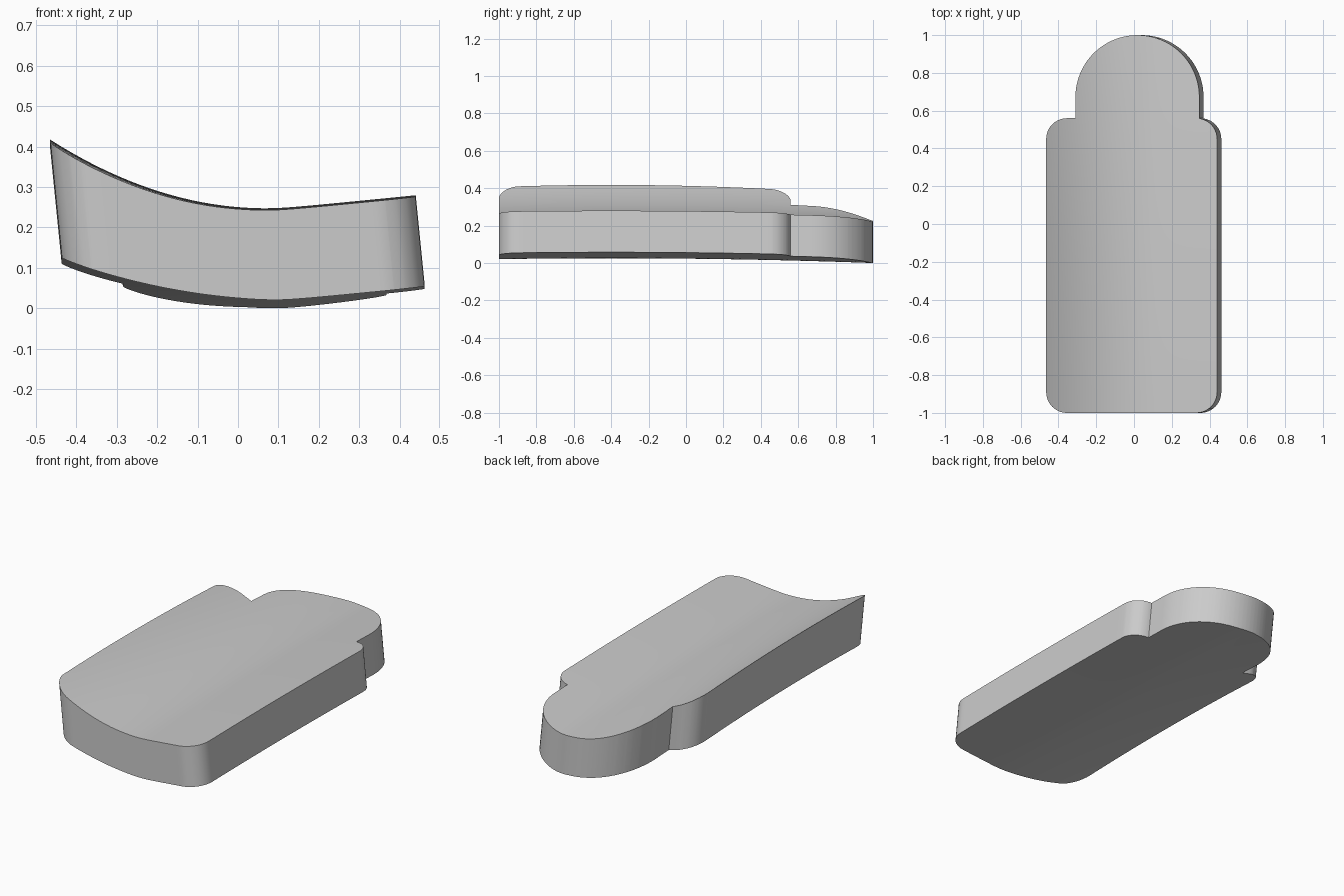
import bpy, bmesh
from math import sin, cos, pi, sqrt, radians
from mathutils import Vector

cube = bpy.data.objects.get("Cube")
if cube:
    bpy.data.objects.remove(cube, do_unlink=True)

LEFT, RIGHT, FRONT, BACK, CORNER = -0.465, 0.44, -1.0, 0.56, 0.11
TAB_X, TAB_Y, TAB_R = 0.018, 0.672, 0.328


def arc(cx, cy, r, start, end, steps):
    """Points along an arc, angles in units of pi."""
    angles = [pi * (start + (end - start) * i / steps) for i in range(steps + 1)]
    return [Vector((cx + r * cos(a), cy + r * sin(a), 0)) for a in angles]


def outline():
    """Rounded rectangle with a round-ended tab at the back."""
    x0, x1 = LEFT + CORNER, RIGHT - CORNER
    y0, y1 = FRONT + CORNER, BACK - CORNER
    pts = arc(x0, y0, CORNER, 1, 1.5, 10)
    pts += arc(x1, y0, CORNER, 1.5, 2, 10)
    # The right back corner is cut short where the tab wall meets it
    pts += arc(x1, y1, CORNER, 0, 0.46, 10)
    pts.append(Vector((TAB_X + TAB_R, BACK, 0)))
    pts += arc(TAB_X, TAB_Y, TAB_R, 0, 1, 40)
    pts.append(Vector((TAB_X - TAB_R, BACK, 0)))
    pts += arc(x0, y1, CORNER, 0.5, 1, 10)
    return pts


def top_height(x, y):
    """Dished cross-section, steep on the right and bowed along its length."""
    u = x - 0.07
    dish = 0.594 * u * u if u < 0 else 0.1 * (sqrt(u * u + 0.0025) - 0.05)
    bow = 0.013 + 0.037 * max(0, -x)
    return 0.247 + dish - bow * (y + 0.4) ** 2


def thickness(x):
    return 0.222 + 0.29 * min(x, 0) ** 2


# Flat plan, sliced into a grid so that it can bend
bm = bmesh.new()
bm.faces.new([bm.verts.new(p) for p in outline()])
for axis, low, high, count in ((0, LEFT, RIGHT, 36), (1, FRONT, 1.0, 30)):
    normal = Vector((axis == 0, axis == 1, 0))
    for i in range(1, count):
        spot = normal * (low + (high - low) * i / count)
        bmesh.ops.bisect_plane(bm, geom=bm.verts[:] + bm.edges[:] + bm.faces[:],
                               dist=1e-5, plane_co=spot, plane_no=normal)

# Second skin and side walls
extruded = bmesh.ops.extrude_face_region(bm, geom=bm.faces[:], use_keep_orig=True)
lower = {g for g in extruded["geom"] if isinstance(g, bmesh.types.BMVert)}

# Bend both skins; the lower one leans slightly to the left
for v in bm.verts:
    x, y = v.co.x, v.co.y
    v.co.z = top_height(x, y)
    if v in lower:
        depth = thickness(x)
        v.co.z -= depth
        v.co.x += 0.1 * depth
bmesh.ops.recalc_face_normals(bm, faces=bm.faces[:])

# Stand it on the ground
lift = min(v.co.z for v in bm.verts)
for v in bm.verts:
    v.co.z -= lift

mesh = bpy.data.meshes.new("curved_slab")
bm.to_mesh(mesh)
bm.free()
slab = bpy.data.objects.new("curved_slab", mesh)
bpy.context.collection.objects.link(slab)

# Plain grey
grey = bpy.data.materials.new("light_grey")
grey.use_nodes = True
colour = (0.6, 0.6, 0.6, 1)
grey.diffuse_color = colour
for node in grey.node_tree.nodes:
    if node.type == "BSDF_PRINCIPLED":
        node.inputs["Base Color"].default_value = colour
mesh.materials.append(grey)

bpy.ops.object.select_all(action="DESELECT")
slab.select_set(True)
bpy.context.view_layer.objects.active = slab
bpy.ops.object.shade_smooth_by_angle(angle=radians(35))
